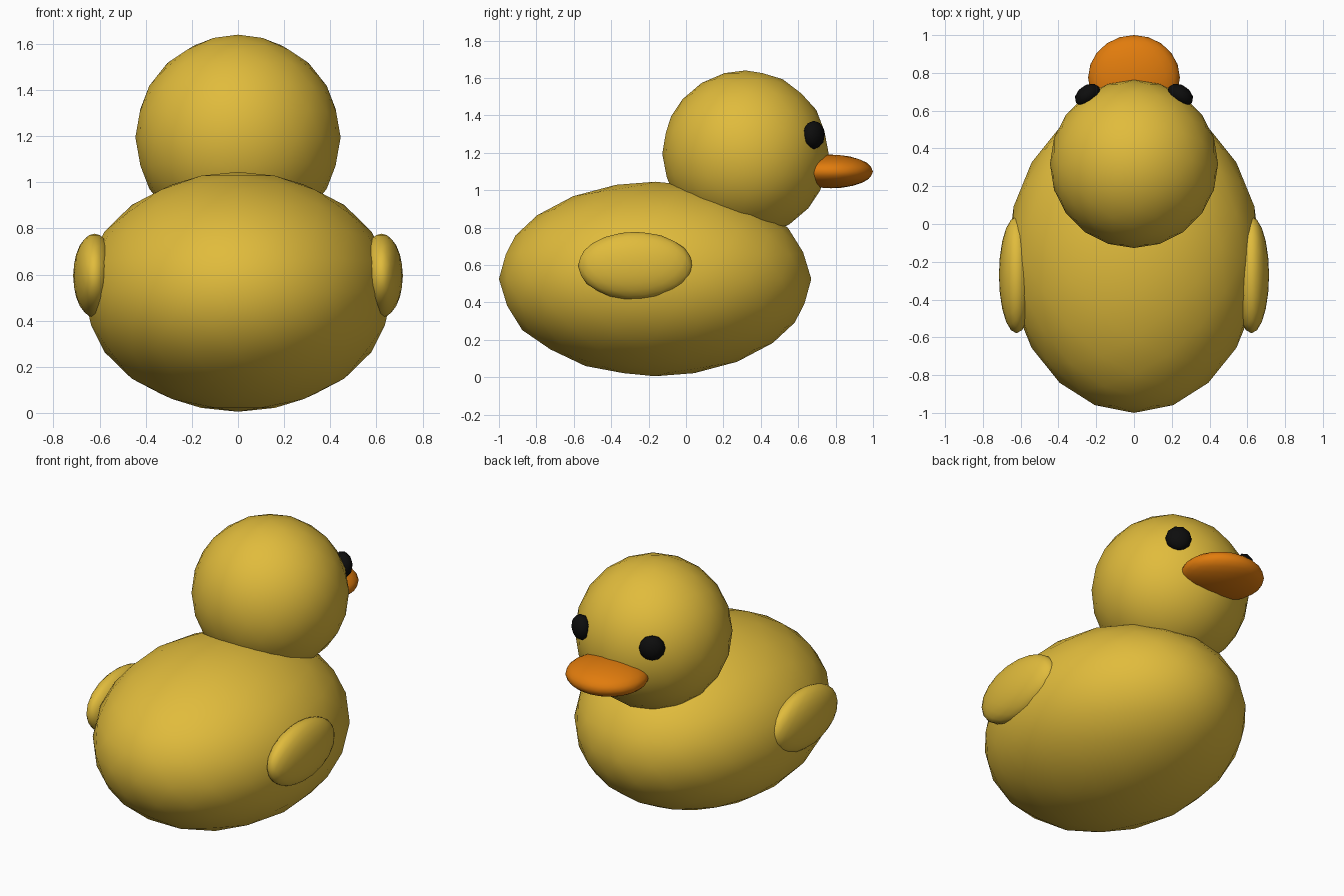
import bpy, bmesh, math
from mathutils import Matrix, Vector

if "Cube" in bpy.data.objects:
    bpy.data.objects.remove(bpy.data.objects["Cube"])


def material(name, rgb):
    m = bpy.data.materials.new(name)
    m.diffuse_color = (*rgb, 1.0)
    m.use_nodes = True
    m.node_tree.nodes["Principled BSDF"].inputs["Base Color"].default_value = m.diffuse_color
    return m


yellow = material("yellow", (0.75, 0.50, 0.045))
orange = material("orange", (0.75, 0.20, 0.004))
black = material("black", (0.004, 0.004, 0.004))


def ellipsoid(name, centre, radii, mat, subdivisions=3, yaw=0.0):
    """Smooth icosphere scaled to radii, symmetric about x = 0."""
    bm = bmesh.new()
    turn = Matrix.Rotation(-math.pi / 2, 4, 'Z')
    bmesh.ops.create_icosphere(bm, subdivisions=subdivisions, radius=1.0, matrix=turn)
    place = (Matrix.Translation(Vector(centre)) @ Matrix.Rotation(yaw, 4, 'Z')
             @ Matrix.Diagonal((*radii, 1.0)))
    bm.transform(place)
    for f in bm.faces:
        f.smooth = True
    mesh = bpy.data.meshes.new(name)
    bm.to_mesh(mesh)
    bm.free()
    mesh.materials.append(mat)
    obj = bpy.data.objects.new(name, mesh)
    bpy.context.collection.objects.link(obj)
    return obj


# Body, head and beak
ellipsoid("body", (0, -0.165, 0.525), (0.67, 0.835, 0.52), yellow)
ellipsoid("head", (0, 0.318, 1.195), (0.445, 0.445, 0.445), yellow)
ellipsoid("beak", (0, 0.775, 1.10), (0.243, 0.225, 0.09), orange)

# Wings and eyes, one on each side
for side, label in ((-1, "left"), (1, "right")):
    ellipsoid(label + "_wing", (side * 0.622, -0.27, 0.595), (0.093, 0.308, 0.182), yellow)
    ellipsoid(label + "_eye", (side * 0.245, 0.683, 1.295), (0.075, 0.052, 0.076),
              black, 2, yaw=-side * math.atan2(0.245, 0.365))
